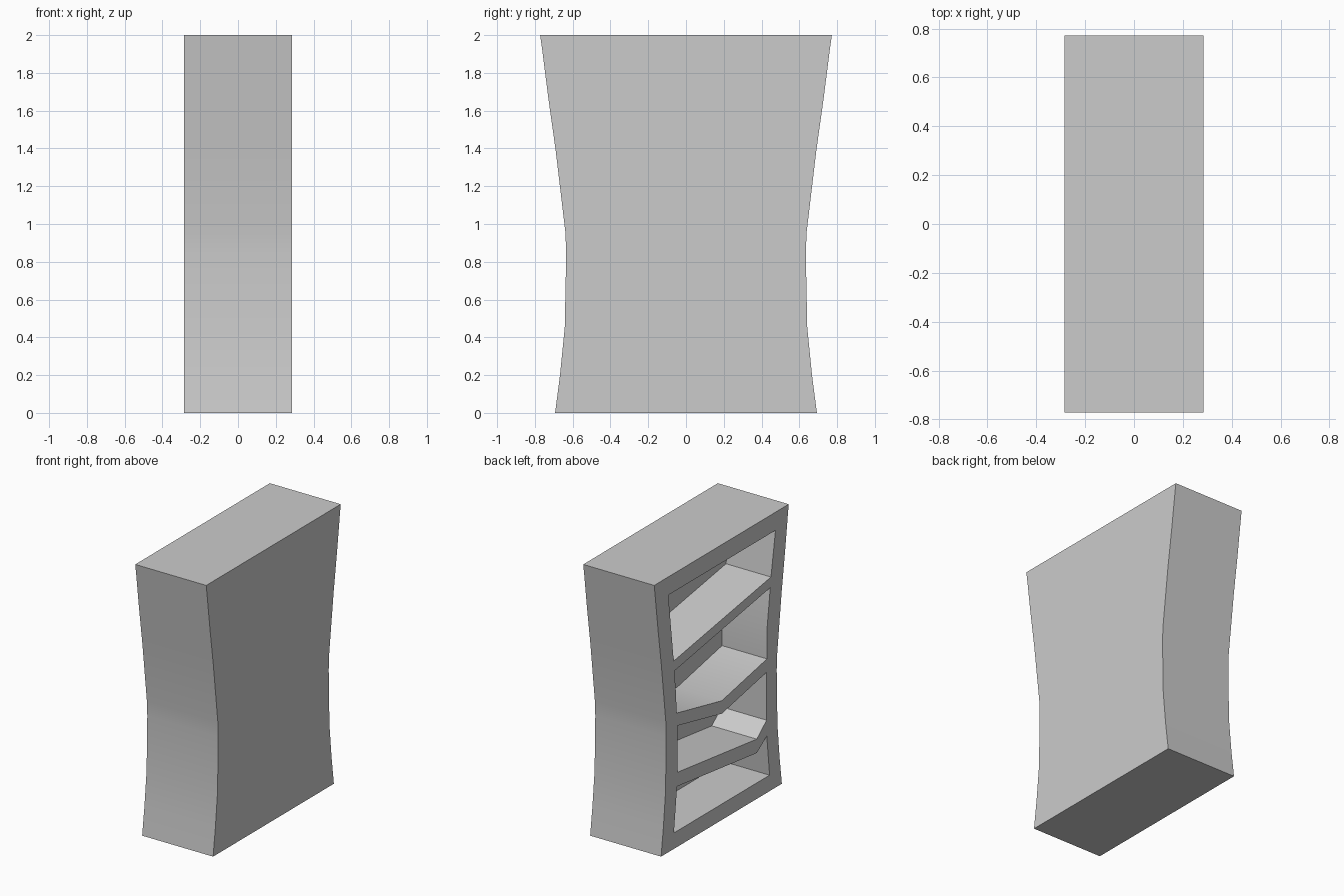
import bpy, bmesh

if "Cube" in bpy.data.objects:
    bpy.data.objects.remove(bpy.data.objects["Cube"])

HALF_DEPTH = 0.285   # cabinet runs along x from -HALF_DEPTH to HALF_DEPTH
BACK_X = 0.076       # inner surface of the back panel


def prism(name, outline, x0, x1):
    """Extrude a closed (y, z) outline along x."""
    bm = bmesh.new()
    face = bm.faces.new([bm.verts.new((x0, y, z)) for y, z in outline])
    ext = bmesh.ops.extrude_face_region(bm, geom=[face])
    moved = [v for v in ext["geom"] if isinstance(v, bmesh.types.BMVert)]
    bmesh.ops.translate(bm, verts=moved, vec=(x1 - x0, 0, 0))
    bmesh.ops.recalc_face_normals(bm, faces=bm.faces[:])
    mesh = bpy.data.meshes.new(name)
    bm.to_mesh(mesh)
    bm.free()
    obj = bpy.data.objects.new(name, mesh)
    bpy.context.collection.objects.link(obj)
    return obj


# Waisted cabinet body, mirrored from one side profile
side = [(0.693, 0), (0.667, 0.2), (0.642, 0.45), (0.634, 0.85),
        (0.639, 0.96), (0.69, 1.39), (0.728, 1.66), (0.761, 1.92), (0.772, 2)]
body = prism("bookcase_body", side + [(-y, z) for y, z in reversed(side)],
             -HALF_DEPTH, HALF_DEPTH)

# Crooked shelf compartments, open towards -x
compartments = {
    "top": [(0.61, 1.868), (-0.62, 1.868), (-0.568, 1.549), (0.548, 1.365)],
    "upper": [(0.54, 1.29), (-0.56, 1.475), (-0.524, 1.2), (-0.522, 0.972),
              (-0.005, 0.866), (0.515, 0.974), (0.522, 1.12)],
    "lower": [(0.507, 0.88), (-0.005, 0.772), (-0.519, 0.876),
              (-0.518, 0.528), (-0.405, 0.434), (0.507, 0.541)],
    "bottom": [(0.51, 0.44), (-0.405, 0.333), (-0.52, 0.412),
               (-0.552, 0.116), (0.546, 0.116)],
}
bpy.context.view_layer.objects.active = body
body.select_set(True)
for label, outline in compartments.items():
    cutter = prism(label + "_compartment_cutter", outline, -HALF_DEPTH - 0.1, BACK_X)
    cutter.hide_render = True
    mod = body.modifiers.new(label, "BOOLEAN")
    mod.operation = "DIFFERENCE"
    mod.solver = "EXACT"
    mod.object = cutter
    bpy.ops.object.modifier_apply(modifier=mod.name)
    bpy.data.objects.remove(cutter)

# Smooth curved sides, crisp edges
bpy.ops.object.shade_smooth_by_angle()
